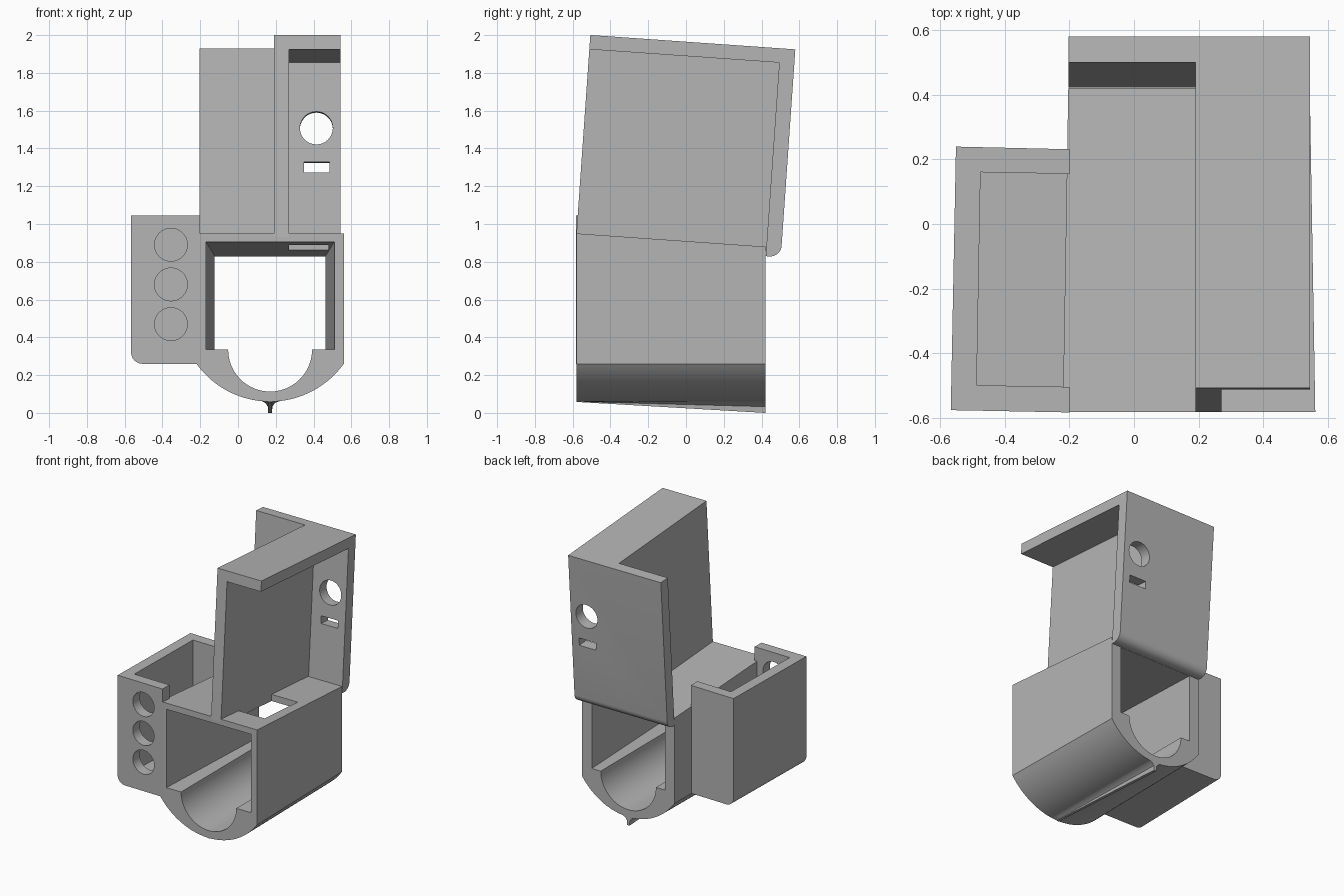
import bpy, bmesh, math
from mathutils import Vector

cube = bpy.data.objects.get("Cube")
if cube:
    bpy.data.objects.remove(cube)

grey = bpy.data.materials.new("plain grey")
grey.use_nodes = True
colour = (0.46, 0.46, 0.46, 1)
grey.diffuse_color = colour
grey.node_tree.nodes["Principled BSDF"].inputs["Base Color"].default_value = colour

MID = 0.17             # centre line of the tunnel
FRONT, BACK = -0.58, 0.42
TILT = math.radians(4)  # backward lean of the upper part


def loft(name, ring_a, ring_b):
    """Closed solid between two matching rings of points."""
    bm = bmesh.new()
    a = [bm.verts.new(p) for p in ring_a]
    b = [bm.verts.new(p) for p in ring_b]
    bm.faces.new(a)
    bm.faces.new(b[::-1])
    n = len(a)
    for i in range(n):
        bm.faces.new((a[i], b[i], b[(i + 1) % n], a[(i + 1) % n]))
    bmesh.ops.recalc_face_normals(bm, faces=bm.faces)
    mesh = bpy.data.meshes.new(name)
    bm.to_mesh(mesh)
    bm.free()
    mesh.materials.append(grey)
    obj = bpy.data.objects.new(name, mesh)
    bpy.context.collection.objects.link(obj)
    return obj


def along_y(name, profile, y0, y1):
    return loft(name, [(x, y0, z) for x, z in profile], [(x, y1, z) for x, z in profile])


def leaning(name, profile, x0, x1):
    """Extrude a side profile across x, in the leaning frame of the upper part."""
    c, s = math.cos(TILT), math.sin(TILT)
    pts = [(FRONT + u * c + v * s, 0.95 - u * s + v * c) for u, v in profile]
    return loft(name, [(x0, y, z) for y, z in pts], [(x1, y, z) for y, z in pts])


def arc(cx, cz, r, start, end, n):
    angles = [math.radians(start + (end - start) * i / n) for i in range(n + 1)]
    return [(cx + r * math.cos(t), cz + r * math.sin(t)) for t in angles]


def rect(x0, z0, x1, z1):
    return [(x0, z0), (x1, z0), (x1, z1), (x0, z1)]


def cut(obj, *cutters):
    bpy.context.view_layer.objects.active = obj
    for cutter in cutters:
        cutter.hide_render = True
        mod = obj.modifiers.new("cut", "BOOLEAN")
        mod.operation, mod.solver, mod.object = "DIFFERENCE", "EXACT", cutter
        bpy.ops.object.modifier_apply(modifier=mod.name)
        bpy.data.objects.remove(cutter)


# Tunnel body: round belly, sloping roof, slightly narrower at the back
def body_ring(y, half, top):
    belly = arc(0, 0.54, 0.48, 234.3, 305.7, 40)
    belly = [(x / 0.28 * half, z) for x, z in belly]
    pts = []
    radius = (0.39 ** 2 + 0.2 ** 2) / 0.4
    sweep = math.degrees(math.asin(0.39 / radius))
    for x, z in arc(0, 0.06 + radius, radius, 270 - sweep, 270 + sweep, 40):
        pts.append((MID + x / 0.39 * half, y, z))
    return pts + [(MID + half, y, top), (MID - half, y, top)]


body = loft("tunnel_body", body_ring(FRONT, 0.39, 0.95), body_ring(BACK, 0.373, 0.88))


def bore_ring(y):
    t = (y - FRONT) / (BACK - FRONT)
    half, top = 0.34 - 0.046 * t, 0.905 - 0.075 * t
    return [(x, y, z) for x, z in rect(MID - half, 0.335, MID + half, top)]


cut(body,
    loft("bore_cutter", bore_ring(-0.65), bore_ring(0.5)),
    along_y("trough_cutter", arc(MID, 0.335, 0.222, 180, 360, 40) + [(MID + 0.222, 0.4), (MID - 0.222, 0.4)], -0.7, 0.6),
    along_y("roof_slot_cutter", rect(0.27, 0.8, 0.48, 1.0), -0.38, 0.0))

# Thin keel that deepens toward the back
keel = [(0.05, 1), (0.025, 0.8), (0.012, 0.5), (0.01, 0)]
keel = [(MID + x, t) for x, t in keel] + [(MID - x, t) for x, t in reversed(keel)]
loft("keel", [(x, FRONT, 0.058 + 0.004 * t) for x, t in keel],
     [(x, BACK, 0.066 * t) for x, t in keel])

# Side pocket with rounded lower edge and three round openings
def pocket_ring(y_left, y_right, left):
    prof = [(-0.2, 1.045), (left, 1.045)]
    prof += arc(left + 0.06, 0.32, 0.06, 180, 270, 8) + [(-0.2, 0.26)]
    return [(x, y_right + (y_left - y_right) * (x + 0.2) / (left + 0.2), z) for x, z in prof]


pocket = loft("side_pocket", pocket_ring(-0.575, -0.582, -0.566), pocket_ring(0.239, 0.231, -0.55))
inner = [(-0.486, -0.498), (-0.1, -0.505), (-0.1, 0.153), (-0.474, 0.16)]
cut(pocket,
    loft("pocket_cutter", [(x, y, 0.34) for x, y in inner], [(x, y, 1.2) for x, y in inner]),
    *[along_y("round_opening_cutter", arc(-0.355, z, 0.087, 0, 351, 39), -0.7, -0.2)
      for z in (0.47, 0.68, 0.89)])

# Leaning upper part: divider, top plate and back panel
TOP, DEEP = 1.053, 1.088
leaning("divider", rect(0, -0.02, 1.02, TOP), 0.19, 0.27)
leaning("top_plate", rect(0, 0.977, DEEP, TOP), 0.19, 0.543)
panel = leaning("back_panel",
                [(1.008, TOP), (1.008, -0.05)] + arc(DEEP - 0.06, 0.01, 0.06, 270, 360, 8) + [(DEEP, TOP)],
                -0.203, 0.543)


def through_panel(name, profile):
    """Cutter through the back panel from an x, height profile."""
    c, s = math.cos(TILT), math.sin(TILT)
    ends = [[(x, FRONT + u * c + v * s, 0.95 - u * s + v * c) for x, v in profile]
            for u in (0.9, 1.2)]
    return loft(name, *ends)


cut(panel,
    through_panel("round_hole_cutter", arc(0.415, 0.63, 0.087, 0, 351, 39)),
    through_panel("slot_cutter", rect(0.35, 0.395, 0.485, 0.45)))

# Smooth the curved faces, keep the edges sharp
bpy.ops.object.select_all(action="DESELECT")
for obj in bpy.context.scene.objects:
    if obj.type == "MESH" and grey.name in obj.data.materials:
        obj.select_set(True)
        bpy.context.view_layer.objects.active = obj
bpy.ops.object.shade_smooth_by_angle(angle=math.radians(30))
